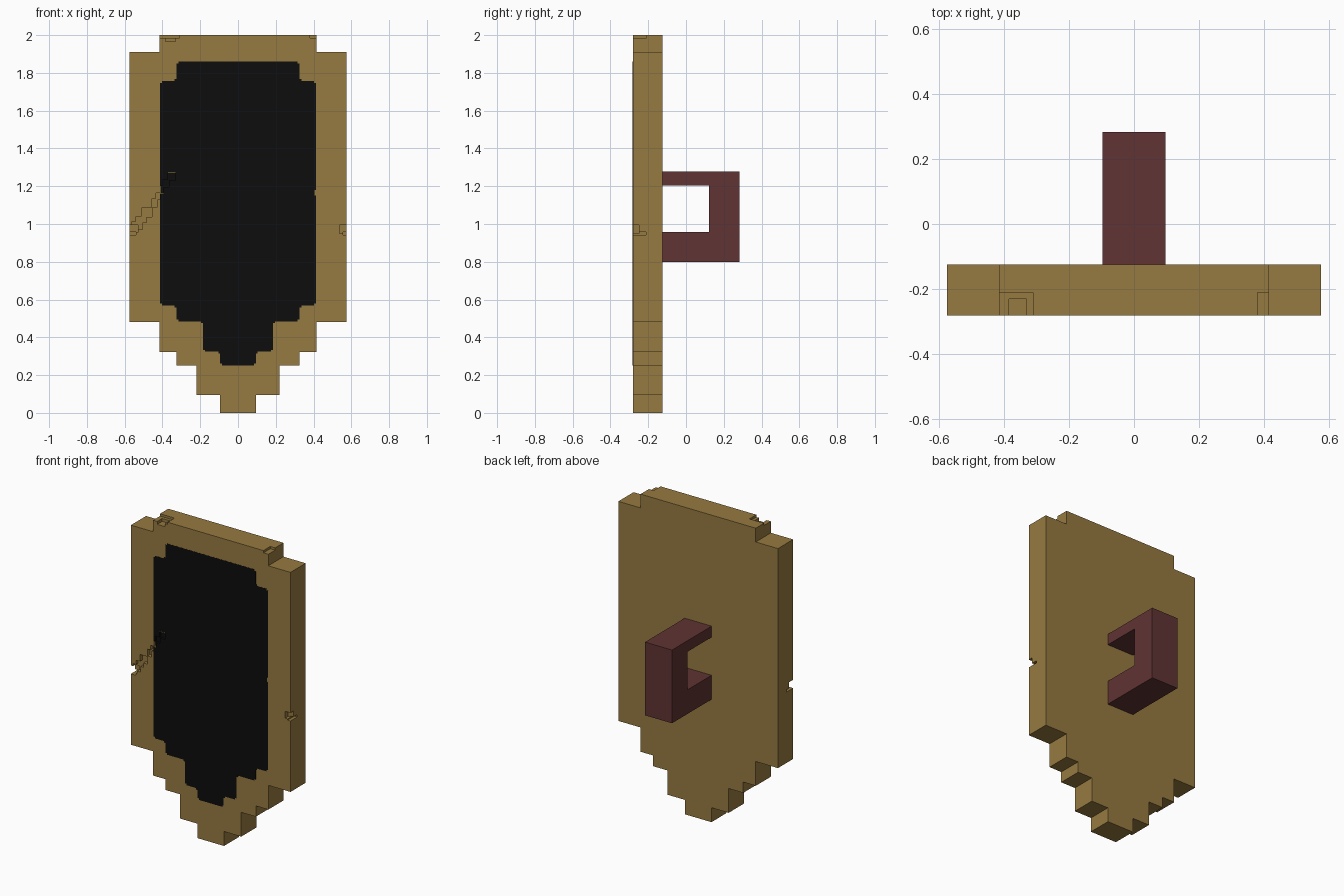
import bpy
import bmesh
from mathutils import Vector

cube = bpy.data.objects.get("Cube")
if cube:
    bpy.data.objects.remove(cube, do_unlink=True)


def make_material(name, rgb):
    mat = bpy.data.materials.new(name)
    mat.use_nodes = True
    mat.diffuse_color = (*rgb, 1)
    bsdf = mat.node_tree.nodes["Principled BSDF"]
    bsdf.inputs["Base Color"].default_value = (*rgb, 1)
    bsdf.inputs["Roughness"].default_value = 0.8
    return mat


gold = make_material("old gold", (0.305, 0.195, 0.052))
black = make_material("black", (0.004, 0.004, 0.004))
maroon = make_material("maroon", (0.115, 0.033, 0.033))


def finish(bm, name, mat=None):
    bmesh.ops.recalc_face_normals(bm, faces=bm.faces)
    mesh = bpy.data.meshes.new(name)
    bm.to_mesh(mesh)
    bm.free()
    obj = bpy.data.objects.new(name, mesh)
    bpy.context.collection.objects.link(obj)
    if mat:
        mesh.materials.append(mat)
    return obj


def extrude(name, points, offset, mat):
    """Fill a closed outline and extrude it along offset."""
    bm = bmesh.new()
    face = bm.faces.new([bm.verts.new(p) for p in points])
    new = bmesh.ops.extrude_face_region(bm, geom=[face])["geom"]
    verts = [v for v in new if isinstance(v, bmesh.types.BMVert)]
    bmesh.ops.translate(bm, verts=verts, vec=offset)
    return finish(bm, name, mat)


def stepped_outline(steps):
    """Mirrored staircase outline from (half width, upper z, lower z) tiers."""
    right = [p for w, top, low in steps for p in ((w, top), (w, low))]
    return right + [(-x, z) for x, z in reversed(right)]


def fray(points, s):
    """Replace each corner with a tiny square step."""
    out = []
    for i, p in enumerate(points):
        c = Vector(p)
        a = (c - Vector(points[i - 1])).normalized() * s
        b = (Vector(points[(i + 1) % len(points)]) - c).normalized() * s
        out += [c - a, c - a + b, c + b]
    return out


def carve(obj, boxes):
    """Cut axis-aligned boxes (x0, x1, y0, y1, z0, z1) out of an object."""
    for x0, x1, y0, y1, z0, z1 in boxes:
        bm = bmesh.new()
        bmesh.ops.create_cube(bm, size=1)
        for v in bm.verts:
            v.co = ((x0, x1)[v.co.x > 0], (y0, y1)[v.co.y > 0], (z0, z1)[v.co.z > 0])
        cutter = finish(bm, "nick_cutter")
        cutter.hide_render = True
        mod = obj.modifiers.new("nick", 'BOOLEAN')
        mod.operation = 'DIFFERENCE'
        mod.solver = 'EXACT'
        mod.object = cutter
        bpy.context.view_layer.objects.active = obj
        bpy.ops.object.modifier_apply(modifier=mod.name)
        bpy.data.objects.remove(cutter, do_unlink=True)


FRONT, BACK = -0.281, -0.125

# Stepped shield board
tiers = [(0.415, 2.0, 1.91), (0.575, 1.91, 0.48), (0.415, 0.48, 0.322),
         (0.325, 0.322, 0.252), (0.22, 0.252, 0.094), (0.096, 0.094, 0.0)]
board = extrude("shield_board", [(x, FRONT, z) for x, z in stepped_outline(tiers)],
                (0, BACK - FRONT, 0), gold)

# Dark field let into the front
field = [(0.325, 1.86, 1.757), (0.412, 1.757, 0.568), (0.325, 0.568, 0.485),
         (0.185, 0.485, 0.324), (0.094, 0.324, 0.252)]
inlay = extrude("front_inlay",
                [(x, FRONT - 0.001, z) for x, z in fray(stepped_outline(field), 0.01)],
                (0, 0.08, 0), black)

# Battle damage: nicks on the rim and a stepped diagonal scratch
F = FRONT - 0.02
nicks = [
    (-0.43, -0.31, F, -0.21, 1.985, 2.02),
    (-0.385, -0.33, F, -0.23, 1.966, 2.02),
    (0.38, 0.43, F, -0.21, 1.985, 2.02),
    (0.555, 0.6, F, -0.212, 0.942, 0.957),
    (0.537, 0.6, F, -0.25, 0.95, 0.995),
    (-0.6, -0.54, F, -0.212, 0.942, 0.957),
    (-0.6, -0.53, F, -0.24, 0.955, 0.996),
]
scratch = [(-0.56, -0.505, 0.972, 1.012), (-0.54, -0.485, 1.008, 1.04),
           (-0.51, -0.455, 1.036, 1.085), (-0.455, -0.425, 1.09, 1.135),
           (-0.435, -0.412, 1.13, 1.165)]
nicks += [(x0, x1, F, FRONT + 0.025, z0, z1) for x0, x1, z0, z1 in scratch]
carve(board, nicks)

# Tail of the scratch and a chip on the dark field
carve(inlay, [(-0.43, -0.395, F, FRONT + 0.015, 1.16, 1.2),
              (-0.4, -0.365, F, FRONT + 0.015, 1.195, 1.235),
              (-0.37, -0.33, F, FRONT + 0.015, 1.23, 1.275),
              (0.405, 0.43, F, FRONT + 0.01, 1.15, 1.18)])
carve(board, [(-0.408, -0.33, F, FRONT + 0.03, 1.165, 1.27)])

# Rear handle
handle = [(-0.13, 0.8), (0.283, 0.8), (0.283, 1.277), (-0.13, 1.277),
          (-0.13, 1.205), (0.122, 1.205), (0.122, 0.957), (-0.13, 0.957)]
extrude("rear_handle", [(-0.097, y, z) for y, z in handle], (0.194, 0, 0), maroon)
